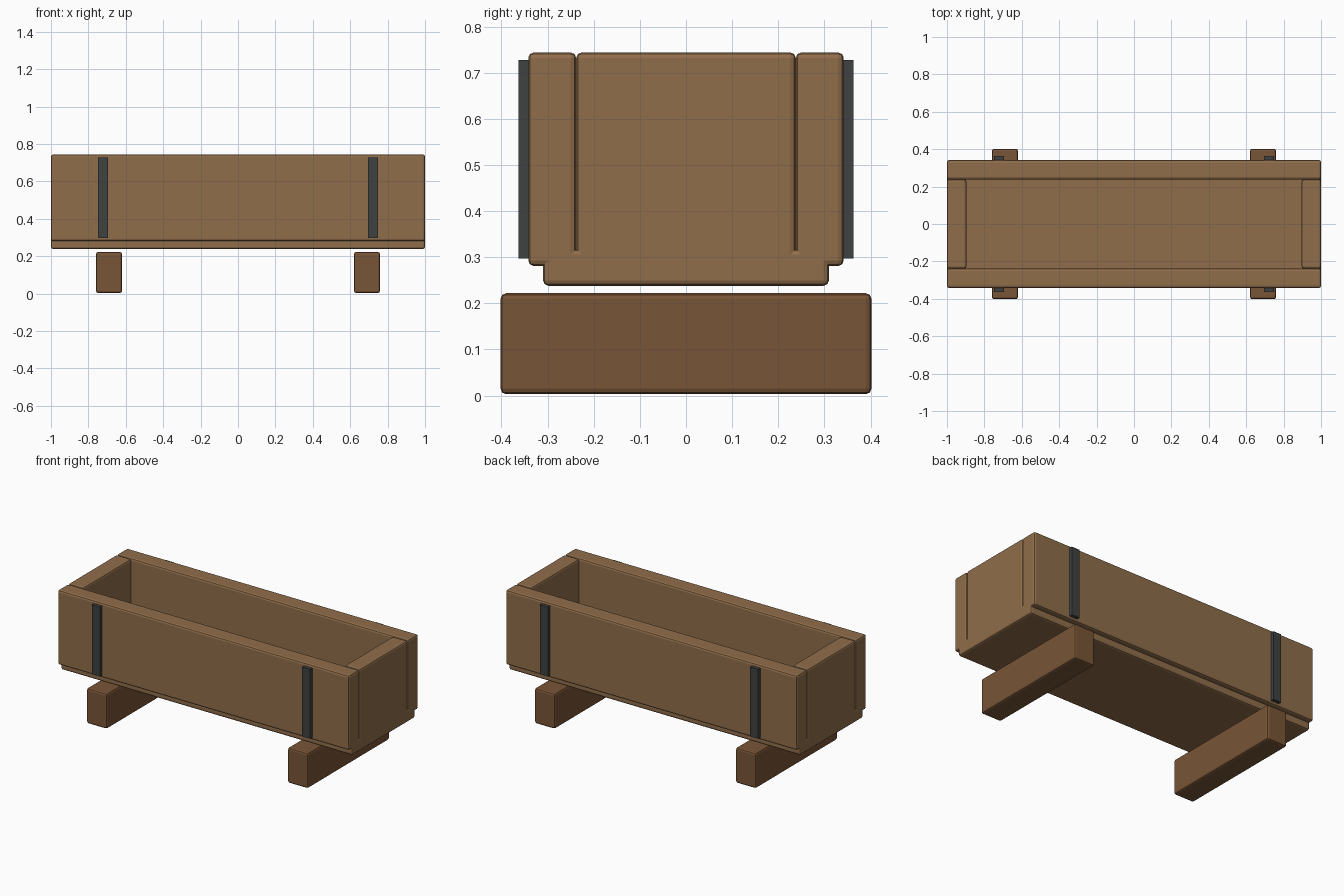
import bpy

if "Cube" in bpy.data.objects:
    bpy.data.objects.remove(bpy.data.objects["Cube"])


def material(name, rgb):
    mat = bpy.data.materials.new(name)
    mat.diffuse_color = (*rgb, 1)
    mat.use_nodes = True
    mat.node_tree.nodes["Principled BSDF"].inputs["Base Color"].default_value = mat.diffuse_color
    return mat


wood = material("wood", (0.28, 0.155, 0.07))
dark_wood = material("dark_wood", (0.19, 0.09, 0.038))
metal = material("dark_metal", (0.05, 0.055, 0.055))


def block(name, x, y, z, mat, bevel=0.012):
    """Box spanning the given (min, max) ranges, with softened edges."""
    spans = (x, y, z)
    bpy.ops.mesh.primitive_cube_add(size=1, location=[(a + b) / 2 for a, b in spans])
    ob = bpy.context.object
    ob.name = name
    ob.scale = [b - a for a, b in spans]
    bpy.ops.object.transform_apply(location=False, rotation=False, scale=True)
    ob.data.materials.append(mat)
    if bevel:
        mod = ob.modifiers.new("soft_edges", 'BEVEL')
        mod.width = bevel
        mod.segments = 2
    return ob


def around(centre, size):
    return (centre - size / 2, centre + size / 2)


# Trough floor, overlapping the walls slightly
block("floor", (-1, 1), (-0.31, 0.31), (0.238, 0.318), wood)

for s, side, end in ((-1, "front", "left"), (1, "back", "right")):
    # Long walls, with end boards fitted between them
    block(side + "_wall", (-1, 1), around(s * 0.29, 0.104), (0.281, 0.744), wood)
    block(end + "_end_board", around(s * 0.948, 0.104), (-0.238, 0.238), (0.281, 0.744), wood)
    # Cross beam feet
    block(end + "_foot", around(s * 0.69, 0.14), (-0.402, 0.402), (0.003, 0.222), dark_wood)
    # Metal straps on the front and back faces
    for t, label in ((-1, "left"), (1, "right")):
        block(f"{side}_{label}_strap", around(t * 0.722, 0.055), around(s * 0.351, 0.024),
              (0.297, 0.728), metal, bevel=0)
